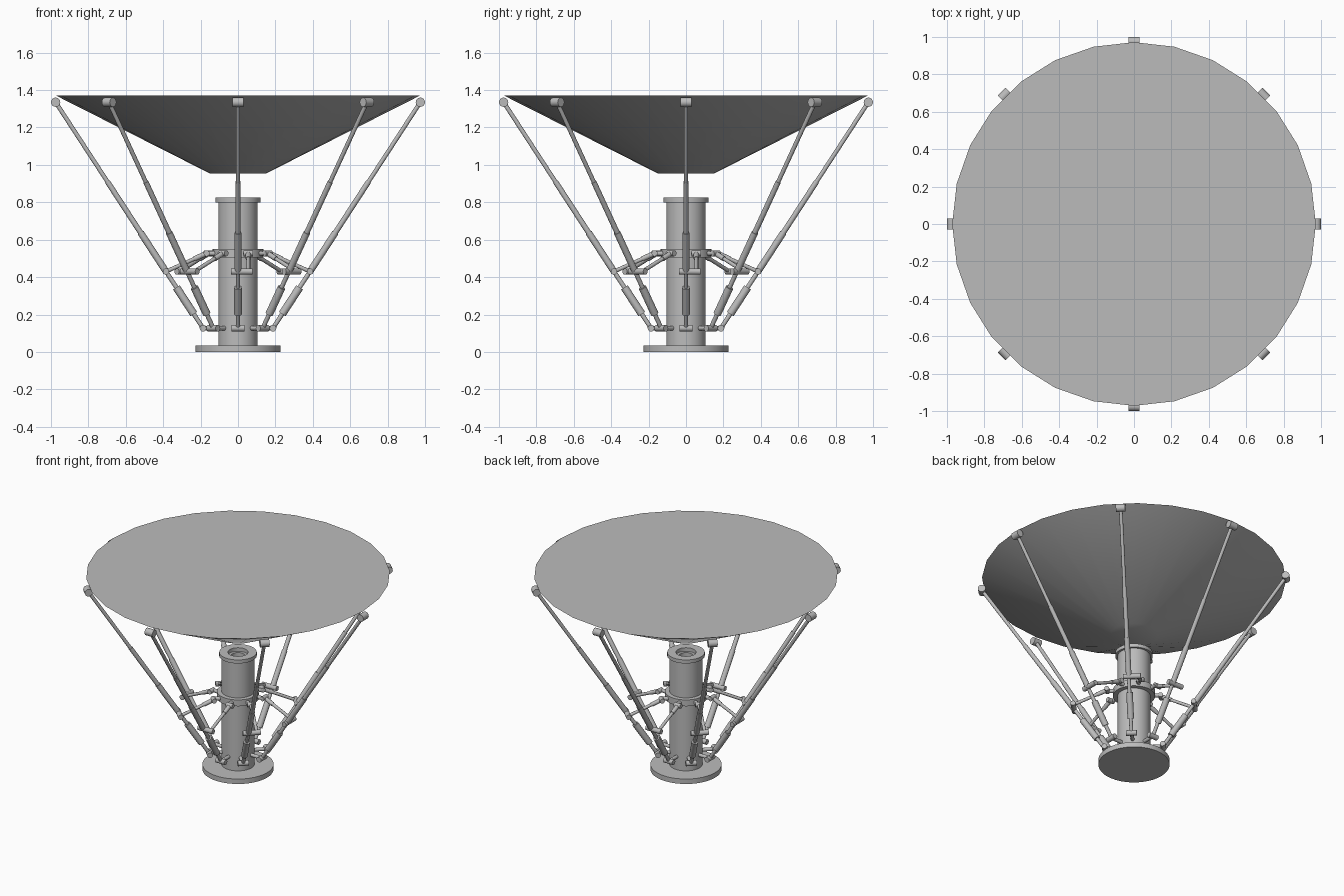
import bpy, bmesh, math
from mathutils import Vector

if "Cube" in bpy.data.objects:
    bpy.data.objects.remove(bpy.data.objects["Cube"], do_unlink=True)

grey = bpy.data.materials.new("plain grey")
grey.use_nodes = True
colour = (0.5, 0.5, 0.5, 1)
grey.diffuse_color = colour
grey.node_tree.nodes["Principled BSDF"].inputs["Base Color"].default_value = colour


def finish(name, bm):
    """Turn a bmesh into a smooth object with sharp edges kept."""
    bmesh.ops.recalc_face_normals(bm, faces=bm.faces)
    mesh = bpy.data.meshes.new(name)
    bm.to_mesh(mesh)
    bm.free()
    mesh.materials.append(grey)
    obj = bpy.data.objects.new(name, mesh)
    bpy.context.collection.objects.link(obj)
    bpy.ops.object.select_all(action="DESELECT")
    obj.select_set(True)
    bpy.context.view_layer.objects.active = obj
    bpy.ops.object.shade_smooth_by_angle(angle=math.radians(35))
    return obj


def lathe(name, profile, sides):
    """Spin (radius, height) points around the z axis."""
    bm = bmesh.new()
    verts = [bm.verts.new((r, 0, z)) for r, z in profile]
    edges = [bm.edges.new(pair) for pair in zip(verts, verts[1:])]
    bmesh.ops.spin(bm, geom=verts + edges, cent=(0, 0, 0), axis=(0, 0, 1),
                   angle=math.tau, steps=sides, use_merge=True)
    bmesh.ops.remove_doubles(bm, verts=bm.verts, dist=0.0001)
    return finish(name, bm)


def rod(bm, a, b, radius, sides=16):
    """Add a closed cylinder from a to b."""
    a, b = Vector(a), Vector(b)
    new = bmesh.ops.create_cone(bm, cap_ends=True, segments=sides, radius1=radius,
                                radius2=radius, depth=(b - a).length)["verts"]
    turn = (b - a).to_track_quat("Z", "Y")
    for v in new:
        v.co = turn @ v.co + (a + b) / 2


def around(name, rods):
    """Build a part on the +x side and repeat it eight times."""
    bm = bmesh.new()
    for a, b, radius in rods:
        rod(bm, a, b, radius)
    first = finish(name, bm)
    for i in range(1, 8):
        copy = first.copy()
        copy.name = f"{name}_{i + 1}"
        copy.rotation_euler.z = i * math.tau / 8
        bpy.context.collection.objects.link(copy)


# Central body
lathe("base_plate", [(0, 0), (0.228, 0), (0.228, 0.035), (0, 0.035)], 40)
lathe("column", [(0, 0.035), (0.105, 0.035), (0.105, 0.80), (0.12, 0.80), (0.12, 0.825),
                 (0.065, 0.825), (0.065, 0.80), (0.045, 0.80), (0.045, 0.7), (0, 0.7)], 40)
lathe("collar", [(0.10, 0.505), (0.135, 0.505), (0.135, 0.55), (0.10, 0.55)], 40)

# Dish, closed on top
lathe("dish", [(0, 0.955), (0.152, 0.955), (0.972, 1.37), (0, 1.37)], 28)

# Joint centres of one arm
foot = Vector((0.187, 0, 0.127))
knee = Vector((0.385, 0, 0.43))
tip = Vector((0.975, 0, 1.335))
side = Vector((0, 1, 0))
hinge = Vector((0.168, 0.055, 0.527))
knee_end = knee + side * 0.055

# Hinge pins
around("foot_joint", [(foot - side * 0.035, foot + side * 0.035, 0.018)])
around("foot_bracket", [((0.1, 0, 0.127), foot, 0.012)])
around("knee_joint", [(knee - side * 0.037, knee + side * 0.078, 0.017)])
around("tip_joint", [(tip - side * 0.03, tip + side * 0.03, 0.025)])

# Lower piston with its thick barrel
around("lower_strut", [(foot, knee, 0.012),
                       (foot.lerp(knee, 0.25), foot.lerp(knee, 0.72), 0.021)])

# Telescoping upper strut
around("upper_strut", [(knee, knee.lerp(tip, 0.23), 0.018),
                       (knee.lerp(tip, 0.23), knee.lerp(tip, 0.53), 0.0145),
                       (knee.lerp(tip, 0.53), tip, 0.0115)])

# Link from the collar to the knee
around("collar_link", [(hinge, knee_end, 0.0105),
                       (hinge.lerp(knee_end, 0.05), hinge.lerp(knee_end, 0.3), 0.014)])
around("collar_hinge", [(hinge - side * 0.025, hinge + side * 0.025, 0.016)])
around("collar_lug", [((0.11, 0.04, 0.527), (0.168, 0.04, 0.527), 0.013)])
